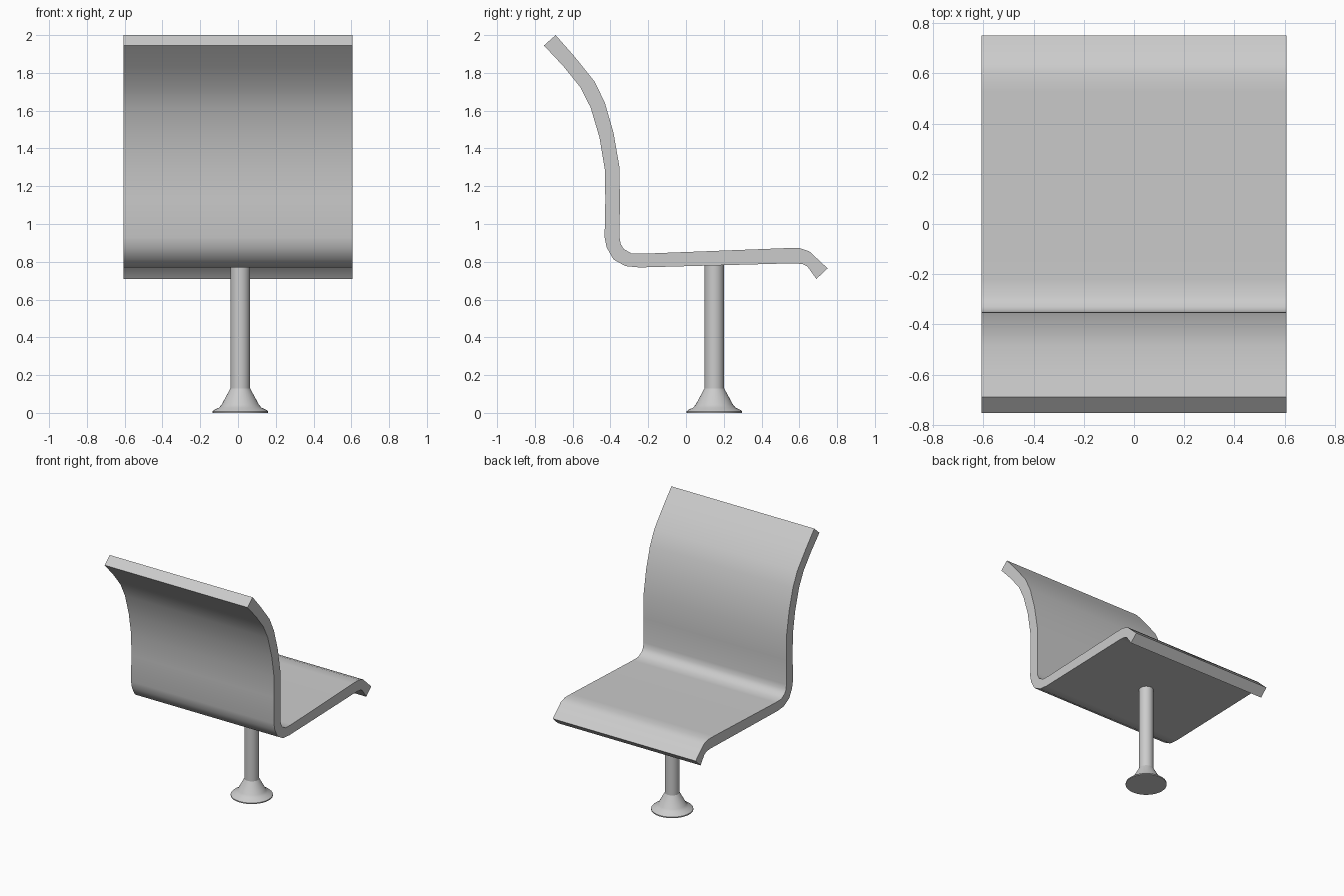
import bpy, bmesh, math

if "Cube" in bpy.data.objects:
    bpy.data.objects.remove(bpy.data.objects["Cube"])

HALF_WIDTH = 0.607
POLE_X, POLE_Y = 0.012, 0.15


def finish(name, bm, angle):
    bmesh.ops.recalc_face_normals(bm, faces=bm.faces)
    mesh = bpy.data.meshes.new(name)
    bm.to_mesh(mesh)
    bm.free()
    ob = bpy.data.objects.new(name, mesh)
    bpy.context.collection.objects.link(ob)
    bpy.ops.object.select_all(action='DESELECT')
    ob.select_set(True)
    bpy.context.view_layer.objects.active = ob
    bpy.ops.object.shade_smooth_by_angle(angle=math.radians(angle))
    return ob


# Bent seat shell: (y, z) pairs on the sitting side and the underside
upper = [(-.69, 2.0), (-.59, 1.886), (-.484, 1.754), (-.43, 1.643),
         (-.384, 1.484), (-.352, 1.3), (-.35, 1.12), (-.352, .93),
         (-.346, .895), (-.33, .868), (-.288, .844), (-.22, .843),
         (.526, .872), (.60, .873), (.653, .855), (.75, .765)]
lower = [(-.752, 1.945), (-.648, 1.834), (-.558, 1.722), (-.505, 1.617),
         (-.458, 1.458), (-.43, 1.29), (-.427, 1.13), (-.431, .93),
         (-.42, .876), (-.384, .812), (-.32, .777), (-.246, .77),
         (.57, .792), (.617, .788), (.643, .775), (.69, .709)]
bm = bmesh.new()
a = [bm.verts.new((-HALF_WIDTH, y, z)) for y, z in upper]
b = [bm.verts.new((-HALF_WIDTH, y, z)) for y, z in lower]
side = [bm.faces.new((a[i], a[i + 1], b[i + 1], b[i])) for i in range(len(a) - 1)]
ret = bmesh.ops.extrude_face_region(bm, geom=side, use_keep_orig=True)
bmesh.ops.translate(bm, vec=(2 * HALF_WIDTH, 0, 0),
                    verts=[g for g in ret["geom"] if isinstance(g, bmesh.types.BMVert)])
finish("seat_shell", bm, 50)


# Turned parts from (radius, z) profiles
def lathe(name, profile, sides=32):
    bm = bmesh.new()
    rings = [[bm.verts.new((POLE_X + r * math.cos(2 * math.pi * k / sides),
                            POLE_Y + r * math.sin(2 * math.pi * k / sides), z))
              for k in range(sides)] for r, z in profile]
    for lo, hi in zip(rings, rings[1:]):
        for k in range(sides):
            n = (k + 1) % sides
            bm.faces.new((lo[k], lo[n], hi[n], hi[k]))
    bm.faces.new(rings[0])
    bm.faces.new(rings[-1])
    return finish(name, bm, 40)


# Post and flared foot
lathe("post", [(.052, .12), (.052, .79)])
lathe("flared_foot", [(.147, 0), (.147, .008), (.138, .016), (.112, .028),
                      (.098, .045), (.052, .13)])
